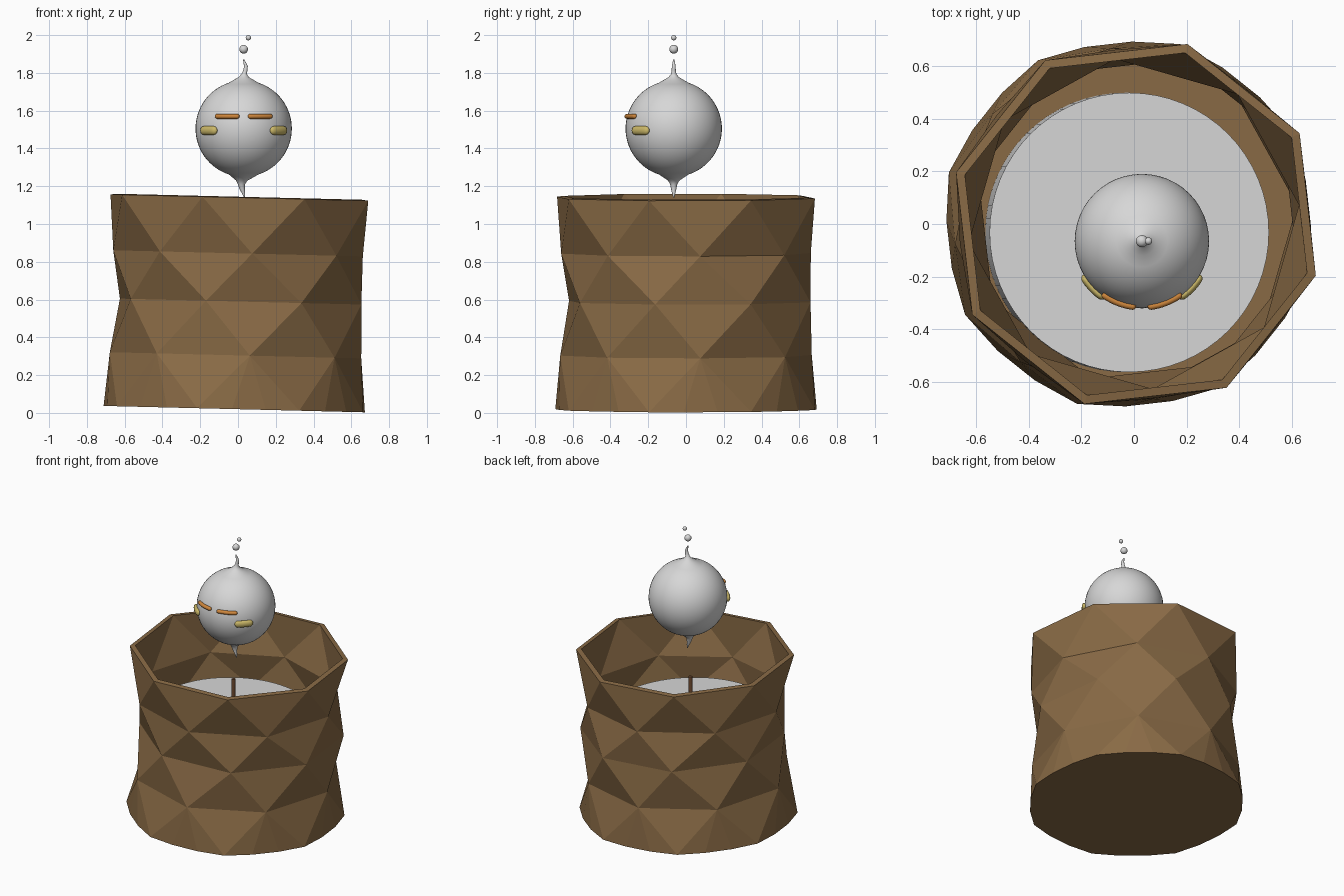
import bpy, bmesh, math
from math import sin, cos, radians, pi
from mathutils import Vector, Matrix

if "Cube" in bpy.data.objects:
    bpy.data.objects.remove(bpy.data.objects["Cube"])


def mat(name, rgb):
    m = bpy.data.materials.new(name)
    m.diffuse_color = (*rgb, 1)
    m.use_nodes = True
    m.node_tree.nodes["Principled BSDF"].inputs["Base Color"].default_value = m.diffuse_color
    return m


BROWN = mat("brown", (0.25, 0.145, 0.06))
GREY = mat("pale grey", (0.68, 0.68, 0.68))
WICK = mat("dark brown", (0.16, 0.07, 0.03))
ORANGE = mat("orange", (0.62, 0.24, 0.045))
YELLOW = mat("yellow", (0.6, 0.48, 0.14))


def finish(name, bm, material, smooth=True):
    bmesh.ops.recalc_face_normals(bm, faces=bm.faces)
    me = bpy.data.meshes.new(name)
    bm.to_mesh(me)
    bm.free()
    me.materials.append(material)
    if smooth:
        for p in me.polygons:
            p.use_smooth = True
        me.set_sharp_from_angle(angle=radians(40))
    ob = bpy.data.objects.new(name, me)
    bpy.context.collection.objects.link(ob)
    return ob


def sweep(name, path, radii, material, segs=16, upright=False, squash=1.0):
    """Tube through path; upright keeps every ring level."""
    bm = bmesh.new()
    path = [Vector(p) for p in path]
    rings = []
    for i, (p, r) in enumerate(zip(path, radii)):
        if upright:
            u, v = Vector((1, 0, 0)), Vector((0, 1, 0))
        else:
            t = (path[min(i + 1, len(path) - 1)] - path[max(i - 1, 0)]).normalized()
            v = Vector((0, 0, 1))
            u = t.cross(v).normalized()
        rings.append([bm.verts.new(p + u * r * squash * cos(2 * pi * k / segs)
                                   + v * r * sin(2 * pi * k / segs)) for k in range(segs)])
    for a, b in zip(rings, rings[1:]):
        for k in range(segs):
            n = (k + 1) % segs
            bm.faces.new((a[k], a[n], b[n], b[k]))
    bm.faces.new(rings[0])
    bm.faces.new(rings[-1])
    return finish(name, bm, material)


TILT = Matrix.Rotation(radians(1.4), 4, 'Y')
BASE = Vector((-0.02, 0, 0.02))

# Faceted cup: staggered eight-sided rings, with a rounder foot
# (height, radius, first angle, shift)
levels = [(0.285, 0.67, 51.5, 0), (0.57, 0.665, 29, 0.02),
          (0.825, 0.665, 51.5, 0), (1.12, 0.71, 29, 0)]
bm = bmesh.new()
foot = []
for k in range(24):
    a, r = radians(29 + 15 * k), 0.71 if k % 3 == 0 else 0.692
    foot.append(bm.verts.new((r * cos(a), r * sin(a), 0)))
rings = []
for z, r, a0, s in levels:
    rings.append([bm.verts.new((r * cos(radians(a0 + 45 * j)) + s,
                                r * sin(radians(a0 + 45 * j)) + s, z)) for j in range(8)])
bm.faces.new(foot[::-1])
for j in range(8):
    n, u = (j + 1) % 8, rings[0]
    for k in range(3):
        bm.faces.new((foot[3 * j + k], foot[(3 * j + k + 1) % 24], u[j]))
    bm.faces.new((foot[3 * n], u[n], u[j]))
for i, (lo, up) in enumerate(zip(rings, rings[1:])):
    for j in range(8):
        n = (j + 1) % 8
        if i % 2:
            bm.faces.new((lo[j], lo[n], up[j]))
            bm.faces.new((lo[n], up[n], up[j]))
        else:
            bm.faces.new((lo[j], up[n], up[j]))
            bm.faces.new((lo[j], lo[n], up[n]))
bm.transform(Matrix.Translation(BASE) @ TILT)
cup = finish("cup", bm, BROWN, smooth=False)
wall = cup.modifiers.new("wall", 'SOLIDIFY')
wall.thickness = 0.035
wall.offset = -1


def on_axis(h):
    return BASE + TILT @ Vector((-0.015, -0.032, h))


# Wax cylinder and wick inside the cup
bm = bmesh.new()
bmesh.ops.create_cone(bm, cap_ends=True, segments=64, radius1=0.53, radius2=0.53, depth=0.66,
                      matrix=Matrix.Translation(on_axis(0.365)) @ TILT)
finish("wax", bm, GREY)
sweep("wick", [on_axis(0.66), on_axis(0.94)], [0.013, 0.013], WICK, 12, upright=True)

# Round flame with a drawn-out tip and tail
C, R = Vector((0.03, -0.065, 1.505)), 0.255
profile = [(-0.365, 0.003, 0.004), (-0.345, 0.008, 0), (-0.32, 0.014, -0.008),
           (-0.295, 0.019, -0.012), (-0.275, 0.03, -0.01), (-0.258, 0.056, -0.004)]
for i in range(33):
    t = radians(-72 + 144 * i / 32)
    profile.append((R * sin(t), R * cos(t), 0))
profile += [(0.257, 0.054, 0), (0.272, 0.028, 0), (0.29, 0.014, 0.003), (0.31, 0.011, 0.009),
            (0.33, 0.01, 0.012), (0.348, 0.007, 0.006), (0.365, 0.003, 0)]
sweep("flame", [C + Vector((dx, 0, dz)) for dz, r, dx in profile],
      [r for dz, r, dx in profile], GREY, 48, upright=True)

# Sparks above the flame
for name, x, z, r in (("lower_spark", 0.03, 1.925, 0.023), ("upper_spark", 0.055, 1.986, 0.014)):
    bm = bmesh.new()
    bmesh.ops.create_uvsphere(bm, u_segments=16, v_segments=10, radius=r,
                              matrix=Matrix.Translation((x, -0.065, z)))
    finish(name, bm, GREY)


def pill(name, side, a0, a1, dz, arc, r, squash, material):
    """Rounded bar bent around the flame, between two angles from the front."""
    cap = math.degrees(r / arc)
    stops = [(a0 - cap * cos(t), r * sin(t)) for t in (0.08, 0.4, 0.8, 1.2)]
    stops += [(a0 + (a1 - a0) * i / 8, r) for i in range(9)]
    stops += [(a1 + cap * cos(t), r * sin(t)) for t in (1.2, 0.8, 0.4, 0.08)]
    path = [C + Vector((side * arc * sin(radians(a)), -arc * cos(radians(a)), dz)) for a, _ in stops]
    sweep(name, path, [q for _, q in stops], material, 16, squash=squash)


# Brows and eyes, mirrored
for side, label in ((-1, "left"), (1, "right")):
    pill(label + "_brow", side, 8, 34, 0.065, 0.25, 0.013, 1.0, ORANGE)
    pill(label + "_eye", side, 38, 55, -0.01, 0.259, 0.023, 0.65, YELLOW)
